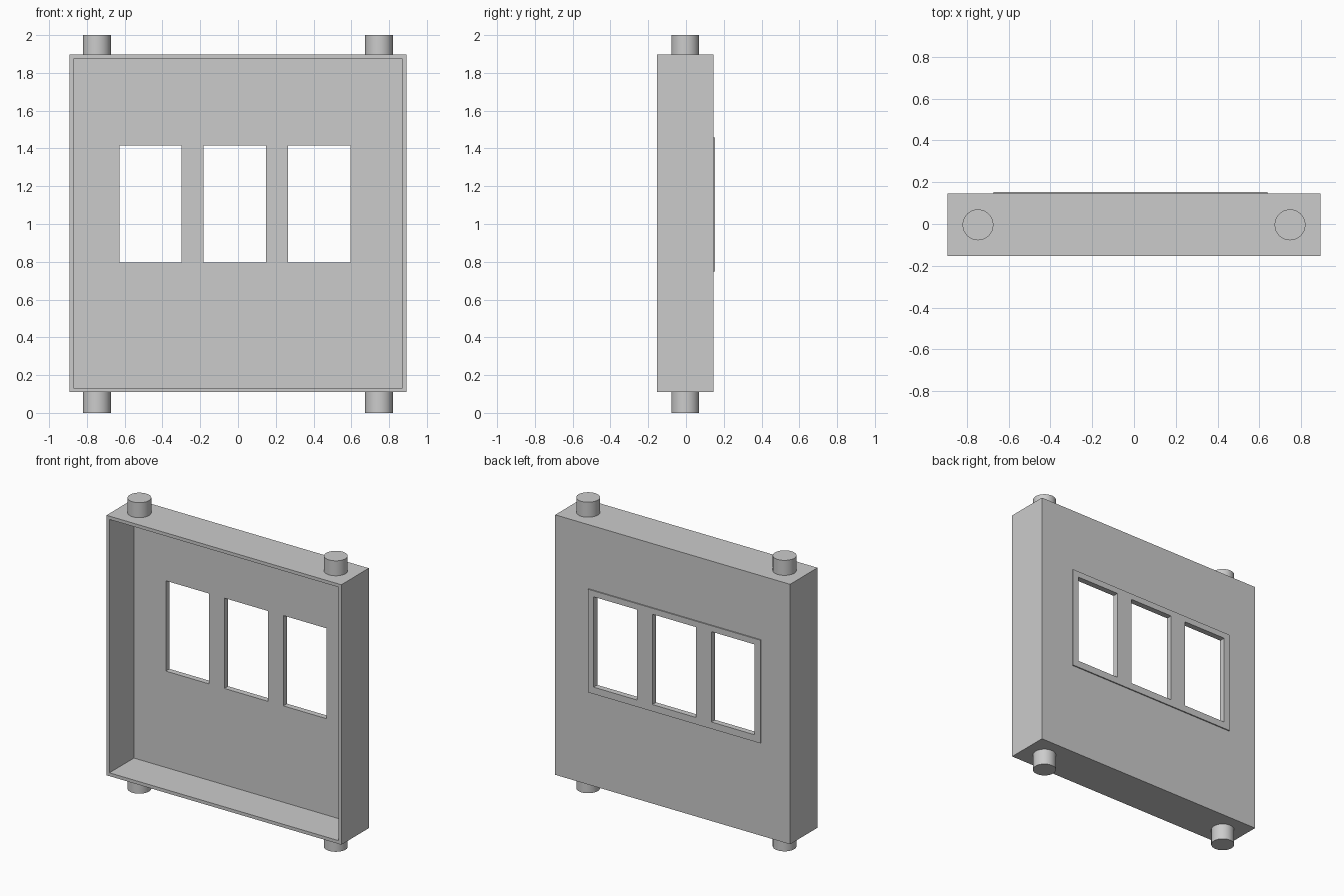
import bpy, bmesh, math
from mathutils import Vector, Matrix

if "Cube" in bpy.data.objects:
    bpy.data.objects.remove(bpy.data.objects["Cube"])

Y0, Y1, Y2 = -0.153, 0.145, 0.153      # rim front, panel back, trim back
X, Z0, Z1 = 0.893, 0.11, 1.897         # tray outline
WALL = 0.032
WINDOWS = [(-0.628, -0.300), (-0.183, 0.149), (0.266, 0.595)]
WIN_Z = (0.795, 1.416)


def add_box(bm, lo, hi):
    lo, hi = Vector(lo), Vector(hi)
    m = Matrix.Translation((lo + hi) / 2) @ Matrix.Diagonal((*(hi - lo), 1))
    bmesh.ops.create_cube(bm, size=1, matrix=m)


def finish(bm, name):
    mesh = bpy.data.meshes.new(name)
    bm.to_mesh(mesh)
    bm.free()
    obj = bpy.data.objects.new(name, mesh)
    bpy.context.collection.objects.link(obj)
    return obj


def activate(obj):
    bpy.ops.object.select_all(action='DESELECT')
    obj.select_set(True)
    bpy.context.view_layer.objects.active = obj


# Shallow tray, open at the front
bm = bmesh.new()
add_box(bm, (-X, Y0, Z0), (X, Y1, Z1))
bm.normal_update()
front = min(bm.faces, key=lambda f: f.calc_center_median().y)
bmesh.ops.inset_region(bm, faces=[front], thickness=WALL)
inner = bmesh.ops.extrude_discrete_faces(bm, faces=[front])["faces"][0]
bmesh.ops.translate(bm, verts=inner.verts, vec=(0, Y1 - WALL - Y0, 0))
bmesh.ops.recalc_face_normals(bm, faces=bm.faces)
tray = finish(bm, "wall_panel")

# Thin raised window trim on the back
bm = bmesh.new()
add_box(bm, (-0.673, Y1, 0.748), (0.638, Y2, 1.457))
trim = finish(bm, "window_trim")

# Three window openings cut through panel and trim
bm = bmesh.new()
for x0, x1 in WINDOWS:
    add_box(bm, (x0, 0, WIN_Z[0]), (x1, 0.3, WIN_Z[1]))
cutter = finish(bm, "window_cutter")
cutter.hide_render = True
for obj in (tray, trim):
    mod = obj.modifiers.new("windows", 'BOOLEAN')
    mod.operation = 'DIFFERENCE'
    mod.solver = 'EXACT'
    mod.object = cutter
    activate(obj)
    bpy.ops.object.modifier_apply(modifier=mod.name)
bpy.data.objects.remove(cutter)

# Round connecting pegs above and below
for side, x in (("left", -0.747), ("right", 0.747)):
    for level, z0, z1 in (("bottom", 0, Z0), ("top", Z1, 2.0)):
        bpy.ops.mesh.primitive_cylinder_add(
            vertices=32, radius=0.074, depth=z1 - z0,
            location=(x, (Y0 + Y1) / 2, (z0 + z1) / 2))
        bpy.context.object.name = f"peg_{level}_{side}"
        bpy.ops.object.shade_smooth_by_angle(angle=math.radians(30))
